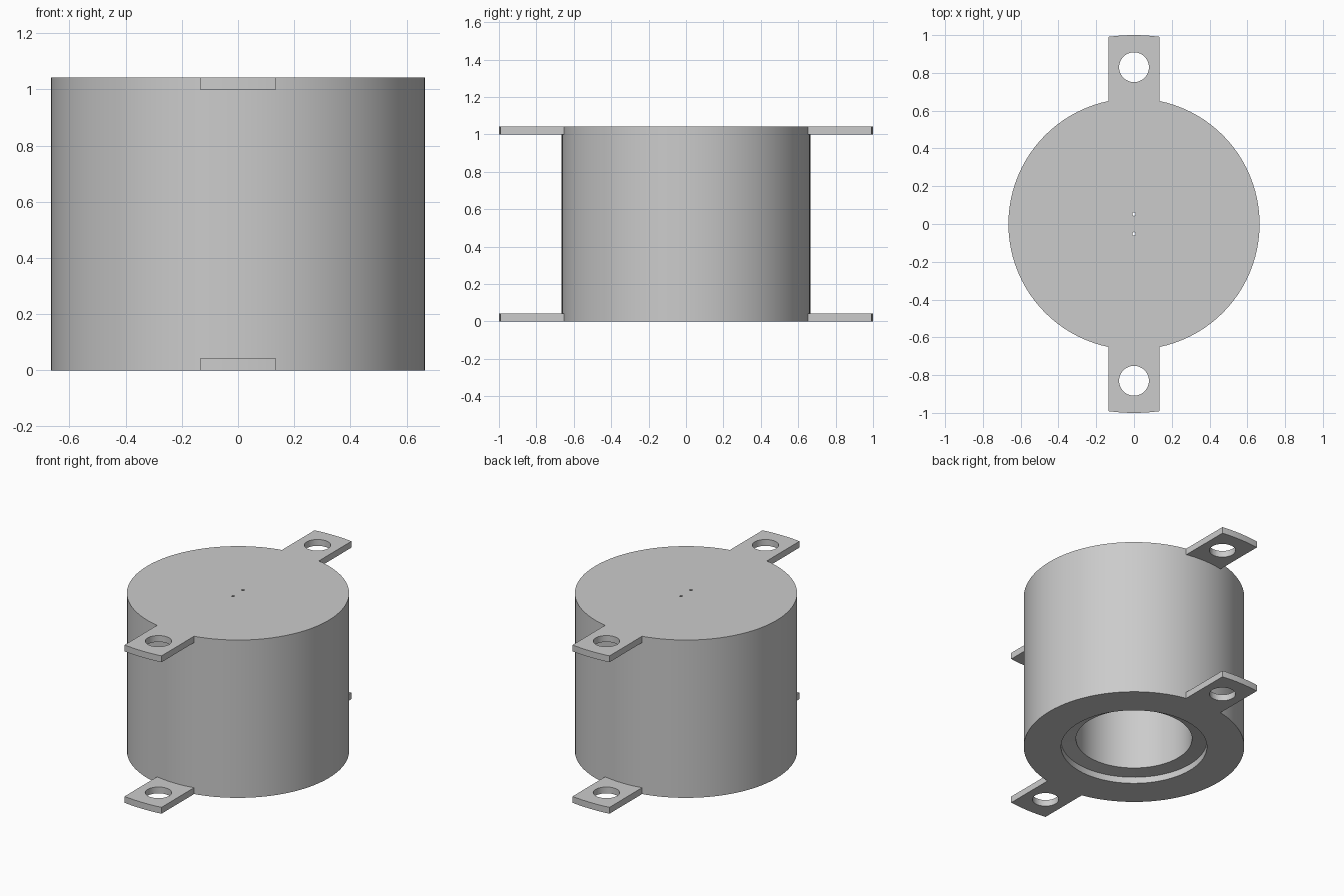
import bpy, bmesh, math

if "Cube" in bpy.data.objects:
    bpy.data.objects.remove(bpy.data.objects["Cube"], do_unlink=True)

HEIGHT, PLATE = 1.042, 0.042
BODY_R, TAB_R, TAB_HALF = 0.665, 1.0, 0.135
SEGMENTS = 96

grey = bpy.data.materials.new("light grey")
grey.use_nodes = True
grey.diffuse_color = (0.6, 0.6, 0.6, 1)
grey.node_tree.nodes["Principled BSDF"].inputs["Base Color"].default_value = grey.diffuse_color


def make_object(name, bm):
    bmesh.ops.recalc_face_normals(bm, faces=bm.faces)
    mesh = bpy.data.meshes.new(name)
    bm.to_mesh(mesh)
    bm.free()
    mesh.materials.append(grey)
    obj = bpy.data.objects.new(name, mesh)
    bpy.context.collection.objects.link(obj)
    return obj


def activate(obj):
    bpy.ops.object.select_all(action='DESELECT')
    obj.select_set(True)
    bpy.context.view_layer.objects.active = obj


def drill(obj, radius, y, z, segments):
    """Cut a vertical round hole through a plate centred at height z."""
    bpy.ops.mesh.primitive_cylinder_add(vertices=segments, radius=radius,
                                        depth=PLATE * 4, location=(0, y, z))
    cutter = bpy.context.object
    cutter.name = "hole_cutter"
    cutter.hide_render = True
    cutter.data.materials.append(grey)
    activate(obj)
    mod = obj.modifiers.new("hole", 'BOOLEAN')
    mod.operation, mod.solver, mod.object = 'DIFFERENCE', 'EXACT', cutter
    bpy.ops.object.modifier_apply(modifier=mod.name)
    bpy.data.objects.remove(cutter, do_unlink=True)


def smooth(obj):
    activate(obj)
    bpy.ops.object.shade_smooth_by_angle(angle=math.radians(25))


# Housing: turned profile with a closed top, a bore and a stepped mouth below
profile = [(0, HEIGHT), (BODY_R, HEIGHT), (BODY_R, 0), (0.44, 0),
           (0.44, PLATE), (0.35, 0.055), (0.35, HEIGHT - PLATE), (0, HEIGHT - PLATE)]
bm = bmesh.new()
verts = [bm.verts.new((r, 0, z)) for r, z in profile]
edges = [bm.edges.new(pair) for pair in zip(verts, verts[1:])]
bmesh.ops.spin(bm, geom=verts + edges, cent=(0, 0, 0), axis=(0, 0, 1),
               angle=math.tau, steps=SEGMENTS, use_duplicate=False)
bmesh.ops.remove_doubles(bm, verts=bm.verts, dist=0.0001)
housing = make_object("housing", bm)

# Two pin holes through the top
for y in (-0.052, 0.052):
    drill(housing, 0.009, y, HEIGHT - PLATE / 2, 16)
smooth(housing)


# Mounting tabs: plates with curved ends and a bolt hole
def arc(radius, steps=10):
    half = math.asin(TAB_HALF / radius)
    angles = [half * (2 * i / steps - 1) for i in range(steps + 1)]
    return [(radius * math.sin(a), radius * math.cos(a)) for a in angles]


def tab(name, side, z):
    outline = arc(TAB_R) + arc(BODY_R - 0.003)[::-1]
    bm = bmesh.new()
    face = bm.faces.new([bm.verts.new((x, side * y, z)) for x, y in outline])
    top = bmesh.ops.extrude_face_region(bm, geom=[face])["geom"]
    bmesh.ops.translate(bm, vec=(0, 0, PLATE),
                        verts=[v for v in top if isinstance(v, bmesh.types.BMVert)])
    obj = make_object(name, bm)
    drill(obj, 0.079, side * 0.83, z + PLATE / 2, 48)
    smooth(obj)


for level, z in (("lower", 0), ("upper", HEIGHT - PLATE)):
    for place, side in (("front", -1), ("back", 1)):
        tab(f"{level}_{place}_mounting_tab", side, z)
